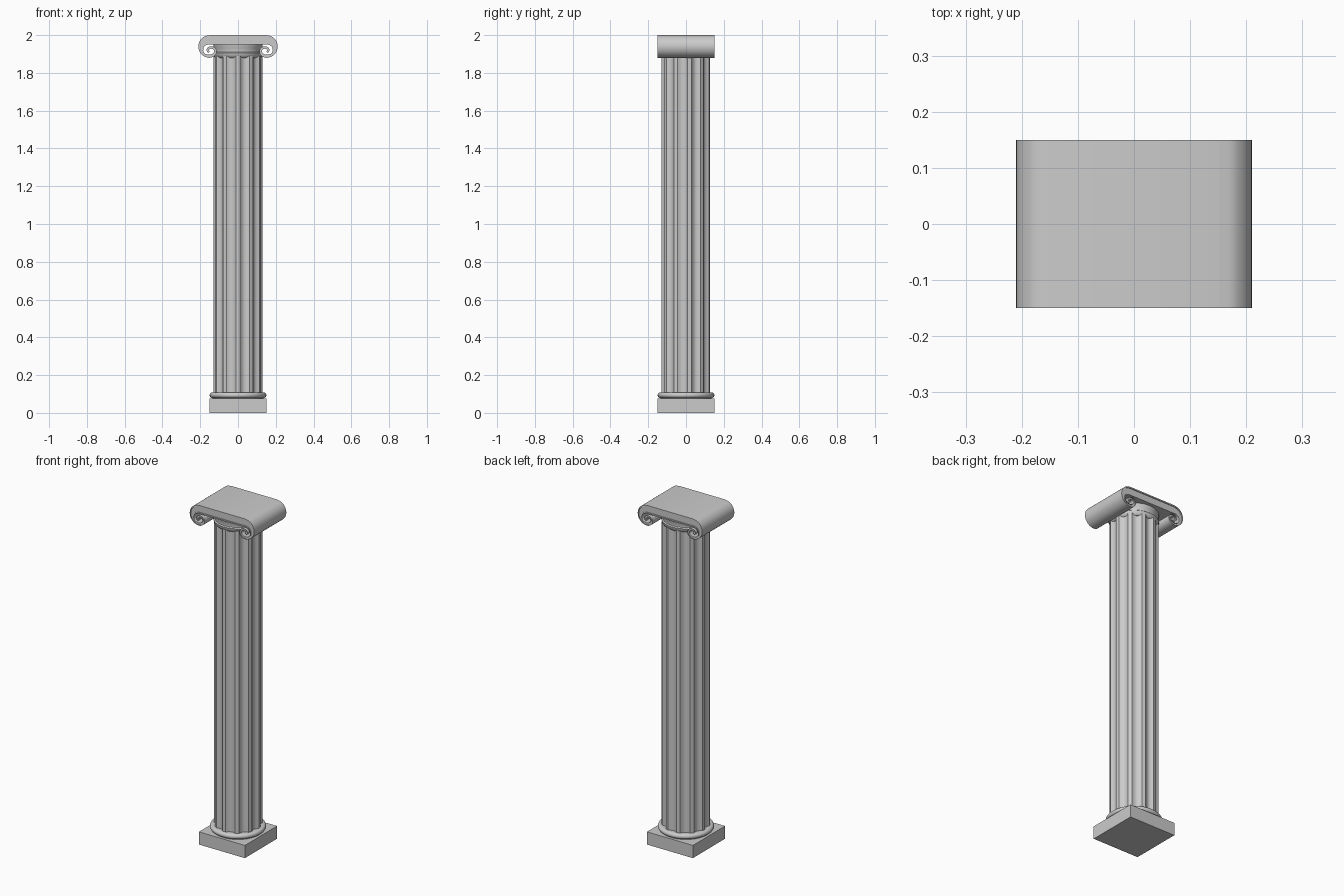
import bpy
import bmesh
from math import sin, cos, pi, radians
from mathutils import Vector

if "Cube" in bpy.data.objects:
    bpy.data.objects.remove(bpy.data.objects["Cube"])


def finish(name, bm, smooth=True):
    bmesh.ops.recalc_face_normals(bm, faces=bm.faces)
    mesh = bpy.data.meshes.new(name)
    bm.to_mesh(mesh)
    bm.free()
    ob = bpy.data.objects.new(name, mesh)
    bpy.context.collection.objects.link(ob)
    if smooth:
        bpy.ops.object.select_all(action='DESELECT')
        ob.select_set(True)
        bpy.context.view_layer.objects.active = ob
        bpy.ops.object.shade_smooth_by_angle(angle=radians(30))
    return ob


def loft(name, rings):
    """Skin closed rings of points and cap both ends."""
    bm = bmesh.new()
    loops = [[bm.verts.new(p) for p in ring] for ring in rings]
    n = len(loops[0])
    for a, b in zip(loops, loops[1:]):
        for i in range(n):
            j = (i + 1) % n
            bm.faces.new((a[i], a[j], b[j], b[i]))
    bm.faces.new(loops[0])
    bm.faces.new(loops[-1])
    return finish(name, bm)


def lathe(name, profile, n=64):
    loft(name, [[(r * sin(2 * pi * i / n), r * cos(2 * pi * i / n), z)
                 for i in range(n)] for r, z in profile])


def spline(pts, steps=6):
    """Catmull-Rom curve through the points."""
    p = [Vector(q) for q in pts]
    p = [2 * p[0] - p[1]] + p + [2 * p[-1] - p[-2]]
    out = []
    for a, b, c, d in zip(p, p[1:], p[2:], p[3:]):
        for k in range(steps):
            t = k / steps
            out.append(0.5 * (2 * b + (c - a) * t + (2 * a - 5 * b + 4 * c - d) * t * t
                              + (3 * b - a - 3 * c + d) * t ** 3))
    return out + [p[-2]]


# Square plinth
bm = bmesh.new()
bmesh.ops.create_cube(bm, size=1)
bmesh.ops.scale(bm, vec=(0.3, 0.3, 0.075), verts=bm.verts)
bmesh.ops.translate(bm, vec=(0, 0, 0.0375), verts=bm.verts)
finish("plinth", bm, smooth=False)

# Rounded base ring on a thin disc
ring = [(0.135 + 0.015 * cos(a), 0.094 + 0.015 * sin(a))
        for a in (radians(-90 + 15 * k) for k in range(13))]
lathe("base_ring", [(0.135, 0.07)] + ring + [(0.12, 0.109)])

# Shaft with eleven concave flutes separated by narrow flat fillets
FLUTES, R, DEPTH, FILLET = 11, 0.13, 0.014, radians(9)
pitch = 2 * pi / FLUTES
section = []
for k in range(FLUTES):
    start = k * pitch + FILLET / 2
    for s in range(11):
        t = s / 10
        a = start + t * (pitch - FILLET)
        r = R - DEPTH * (1 - (2 * t - 1) ** 2)
        section.append((r * sin(a), -r * cos(a)))
loft("fluted_shaft", [[(x, y, z) for x, y in section] for z in (0.1, 1.89)])

# Round cushion between shaft and scroll
lathe("capital_cushion", [(0.118, 1.88), (0.124, 1.885), (0.129, 1.893), (0.131, 1.905),
                          (0.125, 1.91), (0.125, 1.93), (0.13, 1.94), (0.13, 1.96)])

# Scroll band: outer and inner edges of one half, curling into a volute
outer = spline([(0.15, 2.0), (0.18, 1.992), (0.202, 1.97), (0.21, 1.94), (0.202, 1.91),
                (0.18, 1.888), (0.15, 1.88), (0.124, 1.89), (0.113, 1.912), (0.121, 1.933),
                (0.142, 1.941), (0.161, 1.934), (0.167, 1.918), (0.157, 1.906)])
inner = spline([(0.15, 1.95), (0.165, 1.948), (0.177, 1.941), (0.183, 1.928), (0.183, 1.913),
                (0.173, 1.901), (0.153, 1.896), (0.135, 1.902), (0.127, 1.913), (0.131, 1.924),
                (0.143, 1.928), (0.151, 1.925), (0.153, 1.918), (0.149, 1.914)])
half = list(zip(outer, inner))
mirrored = [(Vector((-o.x, o.y)), Vector((-i.x, i.y))) for o, i in reversed(half)]

# Each station has a shallow recess between two rims on front and back
Y, SINK, RIM = 0.15, 0.005, 0.15
rings = []
for o, i in mirrored + half:
    row = [(0, -Y), (RIM, -Y), (RIM, -Y + SINK), (1 - RIM, -Y + SINK), (1 - RIM, -Y), (1, -Y)]
    row += [(f, -y) for f, y in reversed(row)]
    rings.append([(o.lerp(i, f).x, y, o.lerp(i, f).y) for f, y in row])
loft("scroll_capital", rings)
